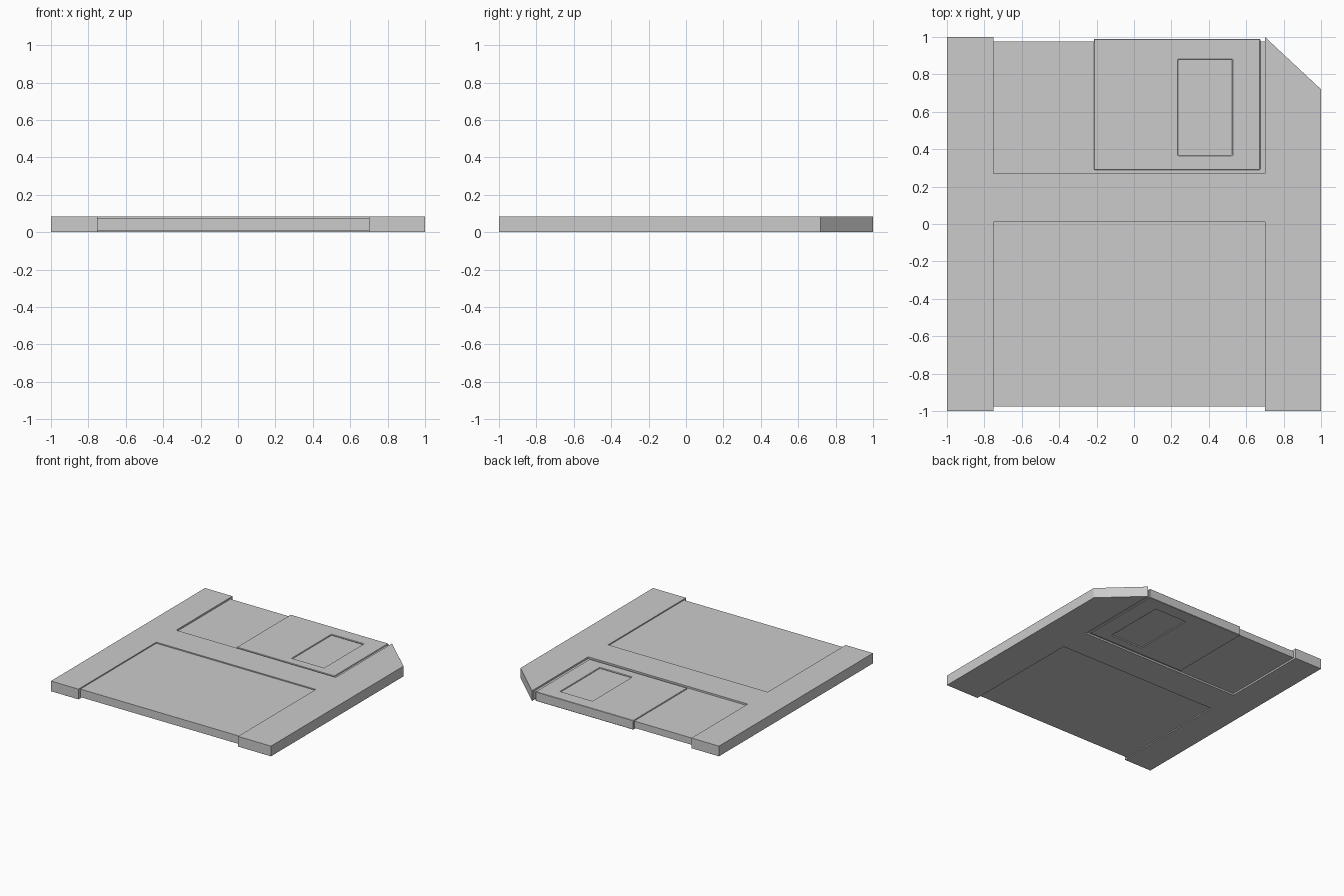
import bpy, bmesh
from mathutils import Vector

if "Cube" in bpy.data.objects:
    bpy.data.objects.remove(bpy.data.objects["Cube"])

H = 0.084               # overall thickness
LABEL, TRACK = 0.009, 0.014   # recess depths


def extrude(name, pts, direction):
    """Solid made by extruding a flat outline along a vector."""
    bm = bmesh.new()
    face = bm.faces.new([bm.verts.new(p) for p in pts])
    new = bmesh.ops.extrude_face_region(bm, geom=[face])["geom"]
    verts = [g for g in new if isinstance(g, bmesh.types.BMVert)]
    bmesh.ops.translate(bm, verts=verts, vec=Vector(direction))
    bmesh.ops.recalc_face_normals(bm, faces=bm.faces)
    mesh = bpy.data.meshes.new(name)
    bm.to_mesh(mesh)
    bm.free()
    obj = bpy.data.objects.new(name, mesh)
    bpy.context.collection.objects.link(obj)
    return obj


def cut(obj, x0, x1, y0, y1, z0, z1):
    """Subtract a box from obj."""
    box = extrude("cutter", [(x0, y0, z0), (x1, y0, z0), (x1, y1, z0), (x0, y1, z0)],
                  (0, 0, z1 - z0))
    mod = obj.modifiers.new("cut", "BOOLEAN")
    mod.operation, mod.solver, mod.object = "DIFFERENCE", "EXACT", box
    bpy.context.view_layer.objects.active = obj
    bpy.ops.object.modifier_apply(modifier=mod.name)
    bpy.data.objects.remove(box)


def bevel(obj, width):
    mod = obj.modifiers.new("soft_edges", "BEVEL")
    mod.width, mod.segments, mod.limit_method = width, 1, "ANGLE"


# Case: outline with side rails, notched ends and one clipped corner
L, R, E = -0.75, 0.70, 0.975
outline = [(-1, -1), (L, -1), (L, -E), (R, -E), (R, -1), (1, -1),
           (1, 0.72), (R, 1), (R, E), (L, E), (L, 1), (-1, 1)]
case = extrude("disk_case", [(x, y, 0) for x, y in outline], (0, 0, H))

# Label and shutter recesses on both sides
for y0, y1, d in ((-1.1, 0.01, LABEL), (0.27, 1.1, TRACK)):
    cut(case, L, R, y0, y1, H - d, H + 0.1)
    cut(case, L, R, y0, y1, -0.1, d)
bevel(case, 0.004)

# Shutter: folded plate wrapped over the back edge
lo, hi, y0, y1 = 0.004, H - 0.004, 0.29, 0.99
profile = [(y0, lo), (y1, lo), (y1, hi), (y0, hi),
           (y0, H - TRACK), (E, H - TRACK), (E, TRACK), (y0, TRACK)]
shutter = extrude("sliding_shutter", [(-0.215, y, z) for y, z in profile], (0.89, 0, 0))
cut(shutter, 0.235, 0.525, 0.365, 0.88, -0.1, H + 0.1)
bevel(shutter, 0.003)
